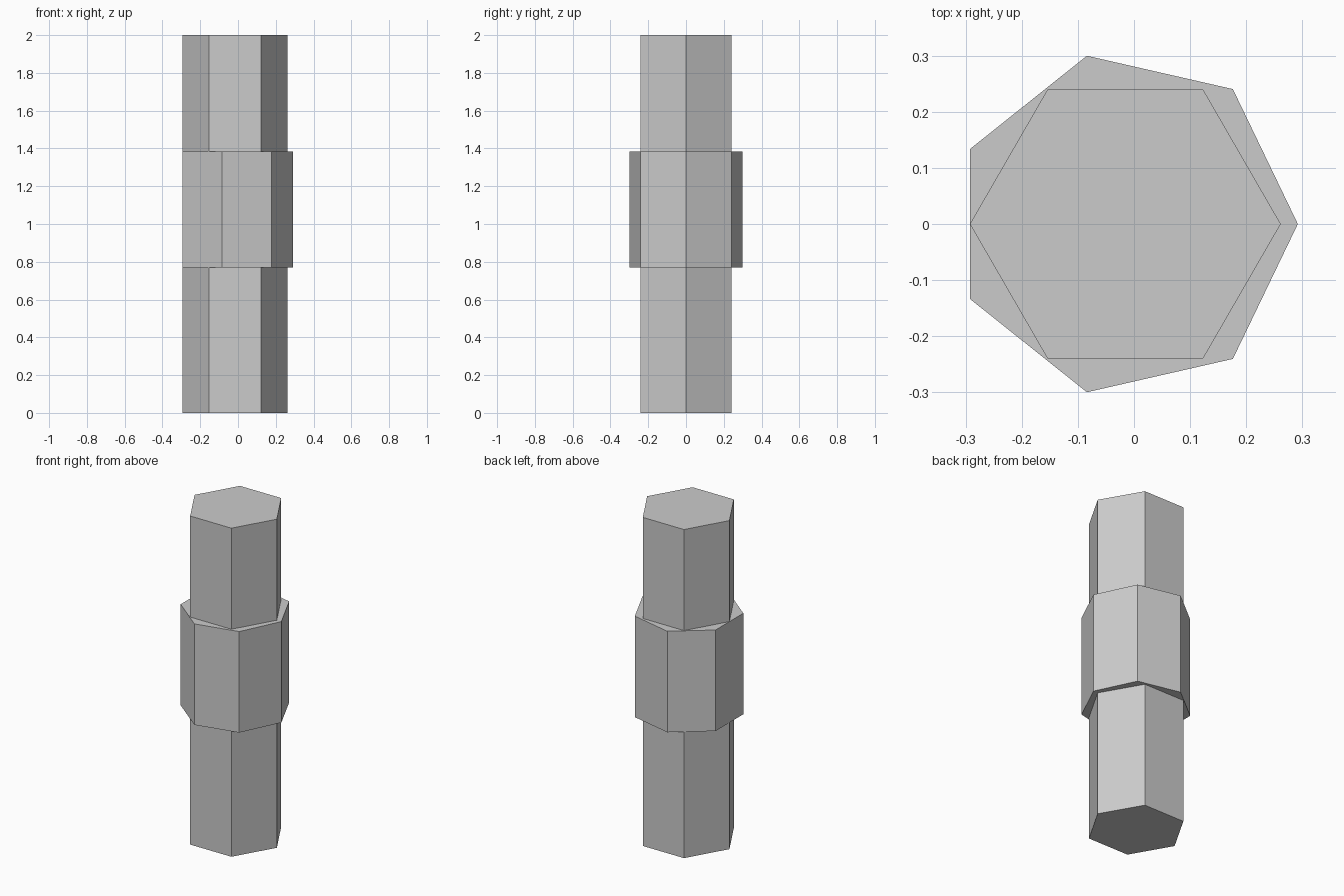
import bpy

cube = bpy.data.objects.get("Cube")
if cube:
    bpy.data.objects.remove(cube, do_unlink=True)

# One plain grey for the whole model
grey = bpy.data.materials.new("plain_grey")
grey.use_nodes = True
colour = (0.6, 0.6, 0.6, 1)
grey.diffuse_color = colour
grey.node_tree.nodes["Principled BSDF"].inputs["Base Color"].default_value = colour

AXIS_X = -0.0155


def prism(name, sides, radius, bottom, top):
    """Upright flat-sided prism with one corner pointing to +x."""
    bpy.ops.mesh.primitive_cylinder_add(
        vertices=sides, radius=radius, depth=top - bottom,
        location=(AXIS_X, 0, (bottom + top) / 2))
    obj = bpy.context.object
    obj.name = name
    # Turn the first corner from +y to +x in the mesh itself
    for v in obj.data.vertices:
        v.co.x, v.co.y = v.co.y, -v.co.x
    obj.data.update()
    obj.data.materials.append(grey)
    return obj


# Six-sided shaft running the full height
prism("shaft", 6, 0.277, 0, 2)

# Seven-sided collar around the middle
prism("collar", 7, 0.3075, 0.77, 1.385)
